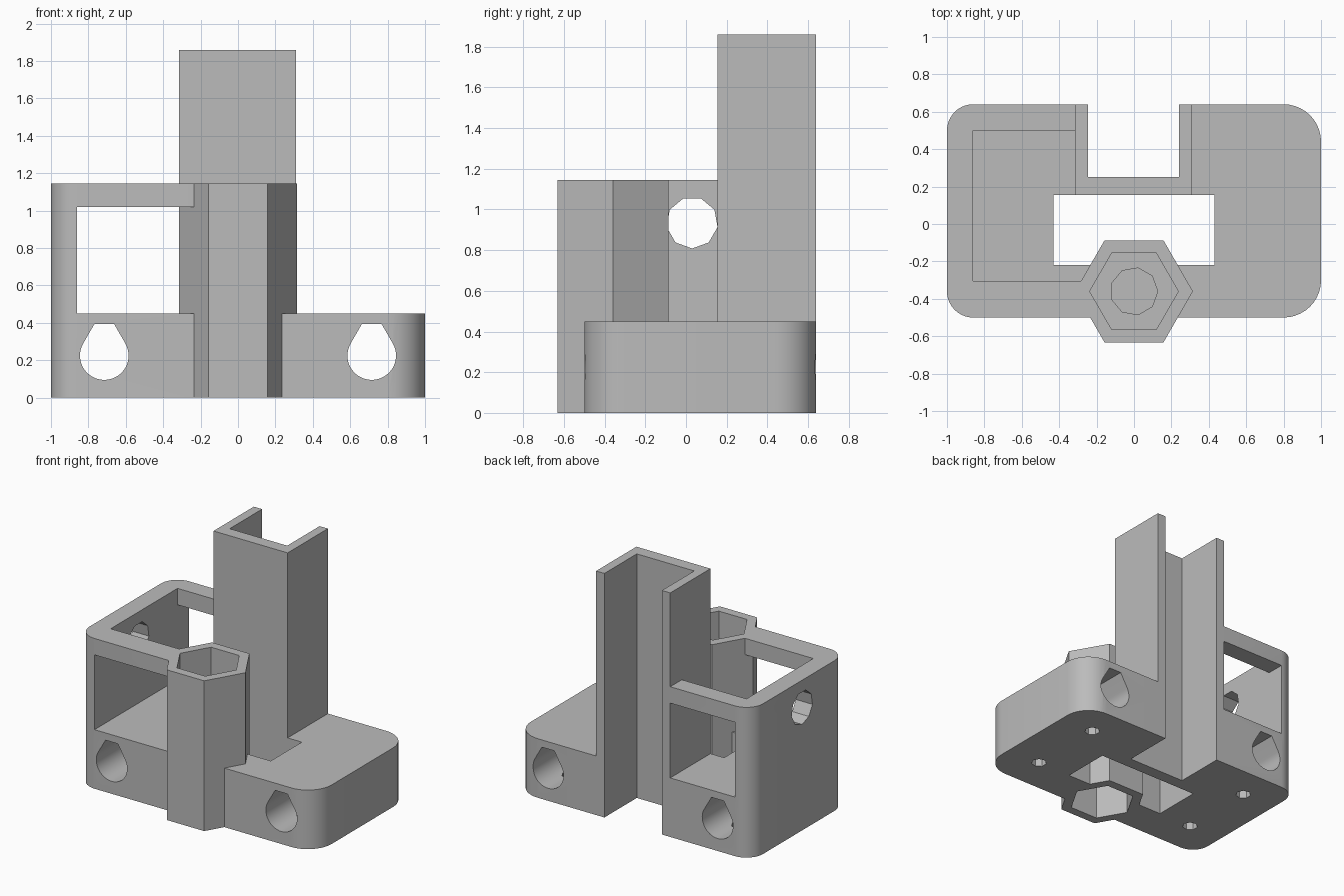
import bpy, bmesh
from math import sin, cos, radians

cube = bpy.data.objects.get("Cube")
if cube:
    bpy.data.objects.remove(cube, do_unlink=True)

grey = bpy.data.materials.new("light_grey_plastic")
grey.use_nodes = True
grey.diffuse_color = (0.5, 0.5, 0.5, 1)
grey.node_tree.nodes["Principled BSDF"].inputs["Base Color"].default_value = (0.5, 0.5, 0.5, 1)

BASE_H, BOX_H, RAIL_H = 0.45, 1.145, 1.86
LEFT_R, RIGHT_R = 0.14, 0.2
FRONT, BACK = -0.5, 0.64
SCREW_Y = -0.36


def prism(name, outline, start, end, axis="z"):
    """Extrude a closed 2D outline along an axis."""
    place = {"z": lambda a, b, t: (a, b, t),
             "y": lambda a, b, t: (a, t, b),
             "x": lambda a, b, t: (t, a, b)}[axis]
    bm = bmesh.new()
    face = bm.faces.new([bm.verts.new(place(a, b, start)) for a, b in outline])
    moved = bmesh.ops.extrude_face_region(bm, geom=[face])["geom"]
    shift = place(0, 0, end - start)
    bmesh.ops.translate(bm, vec=shift, verts=[v for v in moved if isinstance(v, bmesh.types.BMVert)])
    bmesh.ops.recalc_face_normals(bm, faces=bm.faces)
    mesh = bpy.data.meshes.new(name)
    bm.to_mesh(mesh)
    bm.free()
    mesh.materials.append(grey)
    obj = bpy.data.objects.new(name, mesh)
    bpy.context.collection.objects.link(obj)
    return obj


def arc(cx, cy, r, first, last, steps):
    angles = [radians(first + (last - first) * i / steps) for i in range(steps + 1)]
    return [(cx + r * cos(a), cy + r * sin(a)) for a in angles]


def polygon(cx, cy, r, sides, turn=0):
    return arc(cx, cy, r, turn, turn + 360, sides)[:-1]


def rect(x0, x1, y0, y1):
    return [(x0, y0), (x1, y0), (x1, y1), (x0, y1)]


def combine(target, tool, operation):
    """Apply a boolean and discard the tool."""
    mod = target.modifiers.new("cut", "BOOLEAN")
    mod.operation, mod.solver, mod.object = operation, "EXACT", tool
    bpy.ops.object.select_all(action="DESELECT")
    bpy.context.view_layer.objects.active = target
    target.select_set(True)
    bpy.ops.object.modifier_apply(modifier=mod.name)
    bpy.data.objects.remove(tool, do_unlink=True)


def cut(target, *args):
    combine(target, prism("cutter", *args), "DIFFERENCE")


# Base block with rounded corners and the central slot
left_corners = (arc(-1 + LEFT_R, BACK - LEFT_R, LEFT_R, 90, 180, 10)
                + arc(-1 + LEFT_R, FRONT + LEFT_R, LEFT_R, 180, 270, 10))
right_corners = (arc(1 - RIGHT_R, FRONT + RIGHT_R, RIGHT_R, -90, 0, 10)
                 + arc(1 - RIGHT_R, BACK - RIGHT_R, RIGHT_R, 0, 90, 10))
body = prism("bracket_body", left_corners + right_corners, 0, BASE_H)
cut(body, rect(-0.43, 0.43, -0.22, 0.155), -1, 1)

# Open frame above the left side of the base
frame = prism("side_frame", left_corners + [(-0.2, FRONT), (-0.2, BACK)], 0.3, BOX_H)
cut(frame, rect(-0.86, 0, -0.305, 0.5), 0.2, 2)
cut(frame, rect(-0.86, -0.1, 0.2, 1.02), -1, 1, "y")
combine(body, frame, "UNION")

# Tall rail and hexagonal screw column
combine(body, prism("rail", rect(-0.315, 0.31, 0.155, BACK), 0, RAIL_H), "UNION")
combine(body, prism("screw_column", polygon(0, SCREW_Y, 0.315, 6), 0, BOX_H), "UNION")

# Rail groove, open to the back
cut(body, rect(-0.245, 0.24, 0.25, 1), -1, 3)

# Nut pockets at both ends of the column, with a blind bore between
cut(body, polygon(0, SCREW_Y, 0.237, 6), -1, 0.28)
cut(body, polygon(0, SCREW_Y, 0.237, 6), 0.55, 2)
cut(body, polygon(0, SCREW_Y, 0.127, 9, 40), 0.29, 0.6)

# Teardrop rod holes and the small bolt holes under them
for side in (-1, 1):
    x, z, r = side * 0.715, 0.225, 0.13
    teardrop = arc(x, z, r, 150, 390, 32) + [(x + 0.052, 0.395), (x - 0.052, 0.395)]
    cut(body, teardrop, -1, 1, "y")
    for y in (-0.22, 0.38):
        cut(body, polygon(x, y, 0.055, 7), -1, 0.2)

# Nine-sided hole through the outer wall of the frame
cut(body, polygon(0.03, 0.935, 0.127, 9, -90), -1.5, -0.6, "x")

bpy.ops.object.select_all(action="DESELECT")
bpy.context.view_layer.objects.active = body
body.select_set(True)
bpy.ops.object.shade_smooth_by_angle(angle=radians(25))
